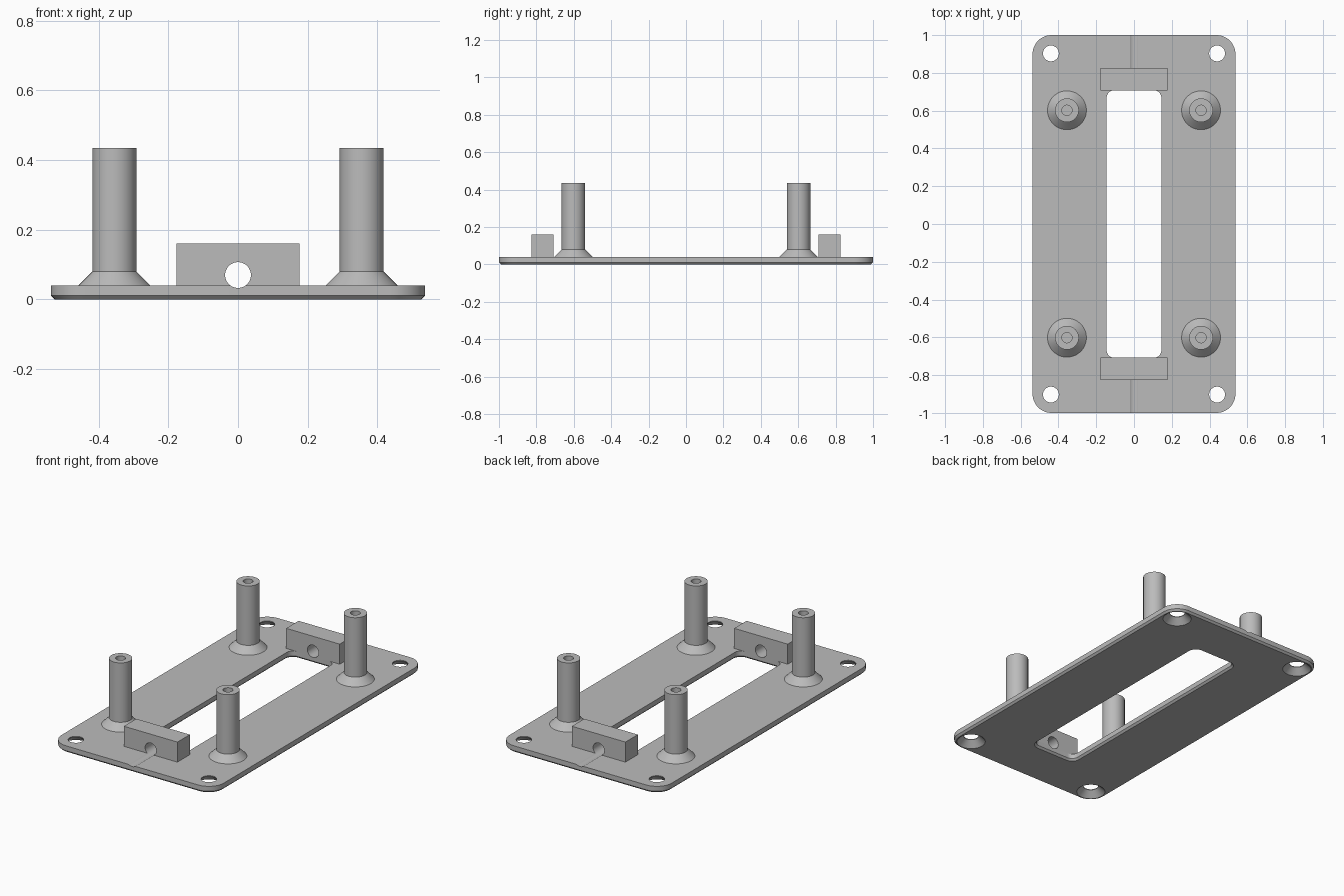
import bpy, bmesh, math
from mathutils import Vector, Matrix

cube = bpy.data.objects.get("Cube")
if cube:
    bpy.data.objects.remove(cube, do_unlink=True)

# Single grey plastic material
grey = bpy.data.materials.new("grey plastic")
grey.use_nodes = True
colour = (0.5, 0.5, 0.5, 1)
grey.diffuse_color = colour
grey.node_tree.nodes["Principled BSDF"].inputs["Base Color"].default_value = colour


def ring(hx, hy, r, z, steps=12):
    """Rounded rectangle outline; a circle when hx = hy = r."""
    points = []
    for corner, (sx, sy) in enumerate([(1, 1), (-1, 1), (-1, -1), (1, -1)]):
        for i in range(steps + 1):
            a = (corner + i / steps) * math.pi / 2
            points.append(Vector((sx * (hx - r) + r * math.cos(a),
                                  sy * (hy - r) + r * math.sin(a), z)))
    return points


def circle(r, z):
    return ring(r, r, r, z)


def loft(name, rings, location=(0, 0, 0), turn=None):
    """Capped solid skinned through a stack of outlines."""
    bm = bmesh.new()
    loops = [[bm.verts.new(p) for p in outline] for outline in rings]
    for low, high in zip(loops, loops[1:]):
        for i in range(len(low)):
            bm.faces.new((low[i - 1], low[i], high[i], high[i - 1]))
    bm.faces.new(loops[0][::-1])
    bm.faces.new(loops[-1])
    bmesh.ops.remove_doubles(bm, verts=bm.verts, dist=1e-5)
    bmesh.ops.recalc_face_normals(bm, faces=bm.faces)
    if turn:
        bm.transform(turn)
    mesh = bpy.data.meshes.new(name)
    bm.to_mesh(mesh)
    bm.free()
    mesh.materials.append(grey)
    obj = bpy.data.objects.new(name, mesh)
    obj.location = location
    bpy.context.collection.objects.link(obj)
    return obj


def activate(obj):
    bpy.ops.object.select_all(action='DESELECT')
    obj.select_set(True)
    bpy.context.view_layer.objects.active = obj


def cut(target, cutters):
    for cutter in cutters:
        cutter.hide_render = True
        mod = target.modifiers.new("cut", 'BOOLEAN')
        mod.operation = 'DIFFERENCE'
        mod.solver = 'EXACT'
        mod.object = cutter
        activate(target)
        bpy.ops.object.modifier_apply(modifier=mod.name)


TOP = 0.04       # plate thickness
CH = 0.011       # underside chamfer
parts, cutters = [], []

# Base plate with chamfered lower edge
plate = loft("base_plate", [
    ring(0.537 - CH, 1 - CH, 0.1 - CH, 0),
    ring(0.537, 1, 0.1, CH),
    ring(0.537, 1, 0.1, TOP)])
parts.append(plate)

# Central slot, flared at the bottom
cutters.append(loft("slot_cutter", [
    ring(0.145 + 2 * CH, 0.708 + 2 * CH, 0.04 + 2 * CH, -CH),
    ring(0.145, 0.708, 0.04, CH),
    ring(0.145, 0.708, 0.04, 0.1)]))

# Countersunk corner holes
for sx in (-1, 1):
    for sy in (-1, 1):
        cutters.append(loft("screw_hole_cutter", [
            circle(0.09, -0.01), circle(0.042, 0.036), circle(0.042, 0.1)],
            (sx * 0.44, sy * 0.903, 0)))

# Long cable bore through both blocks, grooving the plate
bore = loft("bore_cutter", [circle(0.037, -1.2), circle(0.037, 1.2)],
            (0, 0, 0.07), Matrix.Rotation(math.pi / 2, 4, 'X'))
cutters.append(bore)
cut(plate, cutters)

# Cable blocks at each end of the slot
for sy, name in ((-1, "front_block"), (1, "back_block")):
    block = loft(name, [
        [Vector((x * 0.177, y * 0.0585, z))
         for x, y in ((1, 1), (-1, 1), (-1, -1), (1, -1))]
        for z in (TOP, 0.16)], (0, sy * 0.7665, 0))
    cut(block, [bore])
    parts.append(block)

# Four standoffs with flared feet and blind pilot holes
for sx, side in ((-1, "right"), (1, "left")):
    for sy, end in ((-1, "front"), (1, "back")):
        parts.append(loft(f"{end}_{side}_standoff", [
            circle(0.103, TOP), circle(0.063, 0.08), circle(0.063, 0.435),
            circle(0.027, 0.435), circle(0.027, 0.12)],
            (sx * 0.355, sy * 0.602, 0)))

for cutter in cutters:
    bpy.data.objects.remove(cutter, do_unlink=True)

for part in parts:
    activate(part)
    bpy.ops.object.shade_smooth_by_angle(angle=math.radians(30))
